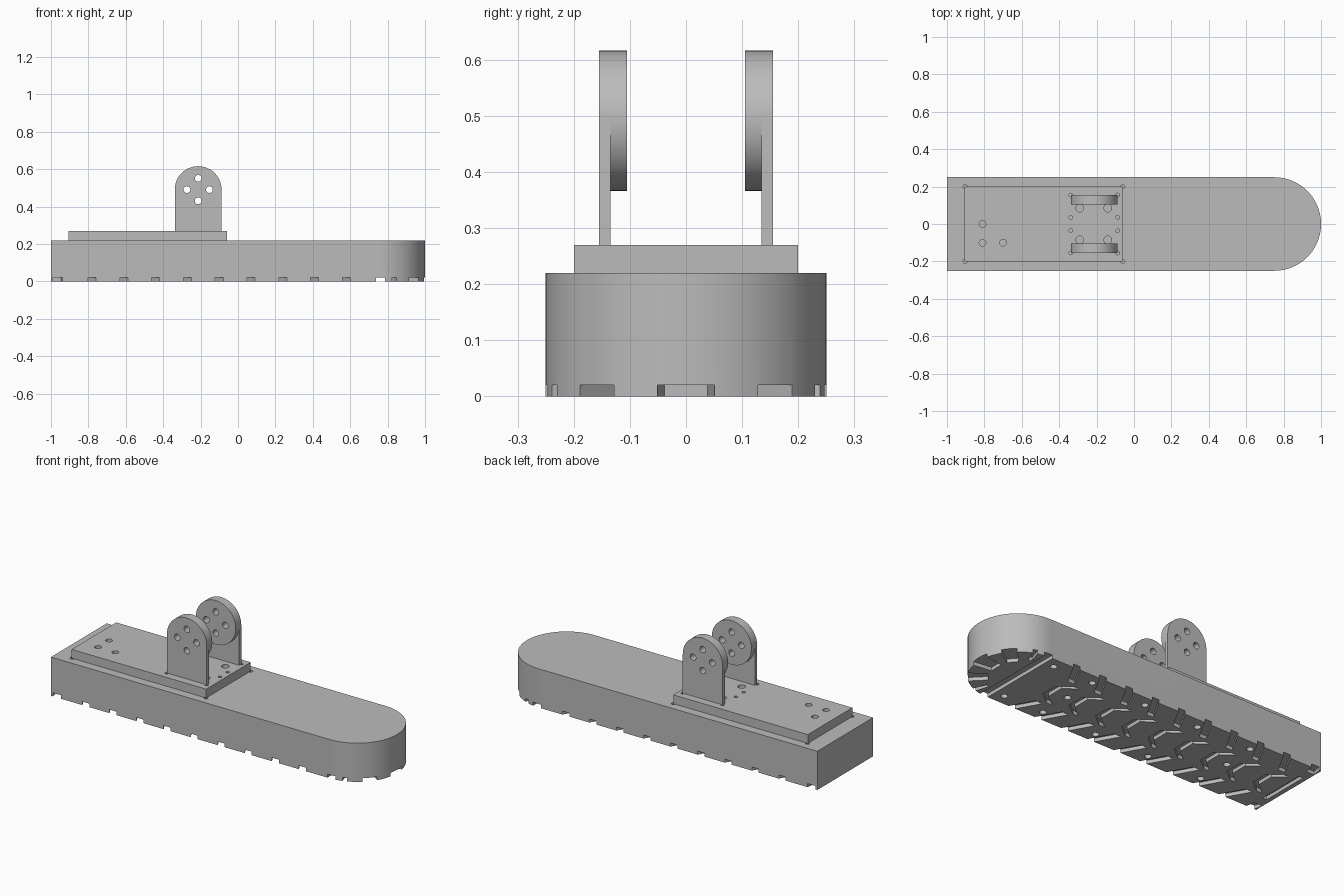
import bpy, bmesh, math

if "Cube" in bpy.data.objects:
    bpy.data.objects.remove(bpy.data.objects["Cube"])

grey = bpy.data.materials.new("light_grey")
grey.diffuse_color = (0.5, 0.5, 0.5, 1)
grey.use_nodes = True
grey.node_tree.nodes["Principled BSDF"].inputs["Base Color"].default_value = grey.diffuse_color


def prism(bm, pts, lo, hi, axis="z"):
    """Extrude a 2D outline between lo and hi along z (xy outline) or y (xz outline)."""
    def at(p, h):
        return (p[0], p[1], h) if axis == "z" else (p[0], h, p[1])
    a = [bm.verts.new(at(p, lo)) for p in pts]
    b = [bm.verts.new(at(p, hi)) for p in pts]
    faces = [bm.faces.new(a), bm.faces.new(b[::-1])]
    n = len(pts)
    for i in range(n):
        j = (i + 1) % n
        faces.append(bm.faces.new((a[j], a[i], b[i], b[j])))
    bmesh.ops.recalc_face_normals(bm, faces=faces)


def arc(cx, cy, r, a0, a1, n):
    return [(cx + r * math.cos(math.radians(a0 + (a1 - a0) * i / n)),
             cy + r * math.sin(math.radians(a0 + (a1 - a0) * i / n))) for i in range(n + 1)]


def circle(cx, cy, r, n=20):
    return arc(cx, cy, r, 0, 360, n)[:-1]


def box(x0, x1, y0, y1):
    return [(x0, y0), (x1, y0), (x1, y1), (x0, y1)]


def make(name, parts):
    bm = bmesh.new()
    for p in parts:
        prism(bm, *p)
    me = bpy.data.meshes.new(name)
    bm.to_mesh(me)
    bm.free()
    me.materials.append(grey)
    ob = bpy.data.objects.new(name, me)
    bpy.context.collection.objects.link(ob)
    return ob


def select(ob):
    bpy.ops.object.select_all(action="DESELECT")
    ob.select_set(True)
    bpy.context.view_layer.objects.active = ob


def cut(ob, parts):
    cutter = make(ob.name + "_cutter", parts)
    cutter.hide_render = True
    mod = ob.modifiers.new("cut", "BOOLEAN")
    mod.operation, mod.solver, mod.object = "DIFFERENCE", "EXACT", cutter
    select(ob)
    bpy.ops.object.modifier_apply(modifier=mod.name)
    bpy.data.objects.remove(cutter)
    bpy.ops.object.shade_smooth_by_angle(angle=math.radians(30))


# Sole with a rounded toe
sole = make("sole", [([(-1, 0.25), (-1, -0.25)] + arc(0.75, 0, 0.25, -90, 90, 40), 0, 0.22)])
grooves = []


def groove(path, w):
    """Tread groove: a path widened along x."""
    pts = [(x + w / 2, y) for x, y in path] + [(x - w / 2, y) for x, y in path[::-1]]
    grooves.append((pts, -0.02, 0.02))


# Slanted side grooves and central chevrons
for i in range(9):
    x = -0.78 + 0.17 * i
    for s in (-1, 1):
        groove([(x + 0.011, s * 0.27), (x - 0.07, s * 0.125)], 0.043)
    c = x - 0.05
    groove([(c - 0.07, -0.105), (c, -0.05), (c, 0.05), (c - 0.07, 0.105)], 0.036)

# Heel groove and corner notches
groove([(-0.962, -0.14), (-0.962, 0.14)], 0.026)
for s in (-1, 1):
    groove([(-0.96, s * 0.27), (-0.972, s * 0.2)], 0.05)

# Toe cross groove and radial grooves
groove([(0.762, -0.27), (0.762, 0.27)], 0.05)
for ang, w, r0 in ((0, 0.11, 0.14), (40, 0.085, 0.15), (-40, 0.085, 0.15),
                   (70, 0.028, 0.175), (-70, 0.028, 0.175)):
    ca, sa = math.cos(math.radians(ang)), math.sin(math.radians(ang))
    shape = [(r0, -w * 0.35), (0.28, -w / 2), (0.28, w / 2), (r0, w * 0.35)]
    grooves.append(([(0.75 + r * ca - t * sa, r * sa + t * ca) for r, t in shape], -0.02, 0.02))

# Screw holes under the sole
spots = [(0.43, 0), (-0.60, 0)]
for s in (-1, 1):
    spots += [(x, s * 0.19) for x in (0.68, 0.43, 0.09, -0.25, -0.59)]
grooves += [(circle(x, y, 0.018), -0.02, 0.05) for x, y in spots]

# Relief holes at the plate corners
grooves += [(circle(x, y, 0.011, 12), 0.17, 0.26) for x in (-0.903, -0.06) for y in (-0.2, 0.2)]
cut(sole, grooves)

# Mounting plate with bolt holes
plate = make("mounting_plate", [(box(-0.905, -0.06, -0.2, 0.2), 0.22, 0.27)])
holes = [(circle(x, y, 0.021), 0.225, 0.3) for x in (-0.29, -0.14) for y in (-0.085, 0.085)]
holes += [(circle(x, y, 0.018), 0.225, 0.3) for x, y in ((-0.81, 0), (-0.81, -0.1), (-0.7, -0.1))]
holes += [(circle(x, y, 0.01, 12), 0.225, 0.3) for x in (-0.338, -0.088)
          for y in (-0.155, -0.035, 0.035, 0.155)]
cut(plate, holes)

# Ankle brackets: arched upright with a disc on the inner face
CX, CZ, R = -0.213, 0.491, 0.125
bolts = [(CX + 0.06, CZ), (CX - 0.06, CZ), (CX, CZ + 0.06), (CX, CZ - 0.06)]
arch = [(CX - R, 0.265), (CX + R, 0.265)] + arc(CX, CZ, R, 0, 180, 32)
for side, s in (("front", -1), ("back", 1)):
    upright = make(side + "_bracket", [(arch, s * 0.135, s * 0.155, "y")])
    disc = make(side + "_bracket_disc", [(circle(CX, CZ, R, 64), s * 0.105, s * 0.135, "y")])
    for ob in (upright, disc):
        cut(ob, [(circle(x, z, 0.018), s * 0.08, s * 0.18, "y") for x, z in bolts])
